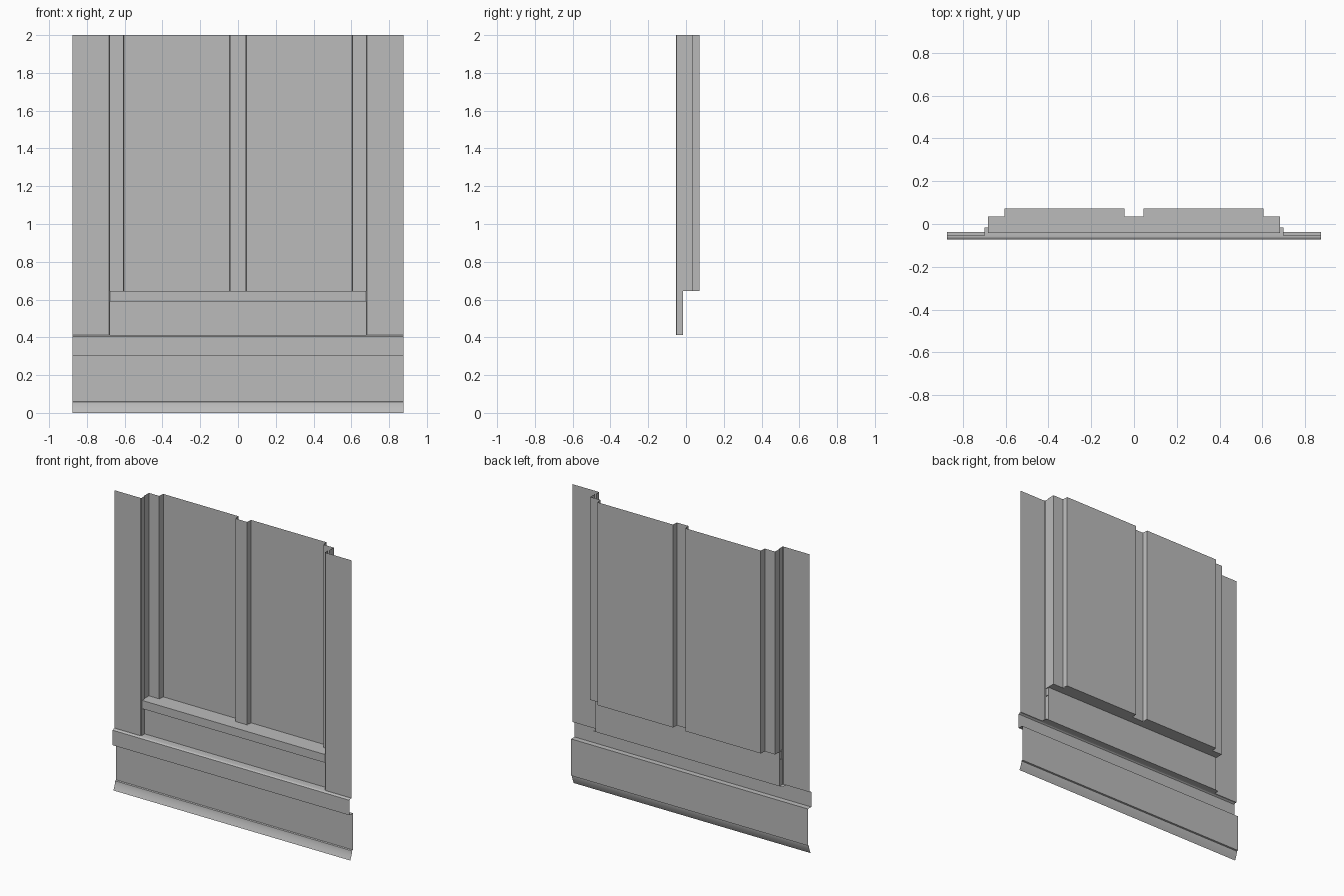
import bpy

if "Cube" in bpy.data.objects:
    bpy.data.objects.remove(bpy.data.objects["Cube"], do_unlink=True)

grey = bpy.data.materials.new("plain_grey")
grey.use_nodes = True
grey.diffuse_color = (0.5, 0.5, 0.5, 1)
grey.node_tree.nodes["Principled BSDF"].inputs["Base Color"].default_value = (0.5, 0.5, 0.5, 1)


def sheet(name, start, end, smooth=False):
    """Thin open surface between two matching rows of points."""
    n = len(start)
    faces = [(i, i + 1, n + i + 1, n + i) for i in range(n - 1)]
    mesh = bpy.data.meshes.new(name)
    mesh.from_pydata(start + end, [], faces)
    mesh.materials.append(grey)
    obj = bpy.data.objects.new(name, mesh)
    bpy.context.collection.objects.link(obj)
    if smooth:
        mesh.shade_smooth()
    return obj


def upright(name, plan, z0, z1):
    """Plan outline (x, y), listed from -x to +x, raised from z0 to z1."""
    return sheet(name, [(x, y, z0) for x, y in plan], [(x, y, z1) for x, y in plan])


def run(name, profile, x0, x1, smooth=False):
    """Side profile (y, z), listed downward, run from x0 to x1."""
    return sheet(name, [(x0, y, z) for y, z in profile],
                 [(x1, y, z) for y, z in profile], smooth)


HALF = 0.875      # half width of the wall
TOP = 2.0
LEDGE = 0.412     # top of the lower band
SILL = 0.645      # bottom of the window
WALL_Y, PANEL_Y = -0.053, -0.0165
FRAME_Y, GLASS_Y = 0.035, 0.0725
BASE_Y, BAND_Y = -0.037, -0.0725
JAMB, PANE, MULLION = 0.683, 0.605, 0.044

# Side walls with a softened corner turning back into the opening
corner = [(-HALF, WALL_Y), (-JAMB, WALL_Y), (-0.678, -0.049), (-0.678, PANEL_Y)]
upright("right_wall", corner, LEDGE, TOP)
upright("left_wall", [(-x, y) for x, y in reversed(corner)], LEDGE, TOP)

# Window: jambs, frame and the two set-back panes
half = [(-JAMB, PANEL_Y), (-JAMB, FRAME_Y), (-PANE - 0.002, FRAME_Y),
        (-PANE + 0.002, GLASS_Y), (-MULLION - 0.002, GLASS_Y), (-MULLION + 0.002, FRAME_Y)]
upright("window", half + [(-x, y) for x, y in reversed(half)], SILL, TOP)

# Sill with a front lip, and its extensions under the panes
run("sill", [(FRAME_Y, SILL), (-0.0425, SILL), (-0.0425, 0.59), (PANEL_Y, 0.59)],
    -JAMB, JAMB)
for name, x0, x1 in (("right_pane_sill", -PANE, -MULLION), ("left_pane_sill", MULLION, PANE)):
    run(name, [(GLASS_Y, SILL), (FRAME_Y, SILL)], x0, x1)

# Panel under the sill, standing on the ledge
run("under_sill_panel", [(PANEL_Y, SILL), (PANEL_Y, LEDGE)], -0.68, 0.68)
run("inner_ledge", [(PANEL_Y, LEDGE), (WALL_Y, LEDGE)], -0.7, 0.7)

# Projecting band, its underside and the base board
run("band", [(WALL_Y, LEDGE), (-0.064, LEDGE - 0.001), (BAND_Y, 0.405), (BAND_Y, 0.305),
             (BASE_Y, 0.305)], -HALF, HALF)
run("base_board", [(BASE_Y, 0.305), (BASE_Y, 0.06), (-0.046, 0.057)], -HALF, HALF)

# Flared foot moulding
foot = [(-0.046 - 0.019 * (i / 6) ** 1.5, 0.057 * (1 - i / 6)) for i in range(7)]
run("foot_moulding", foot, -HALF, HALF, smooth=True)
